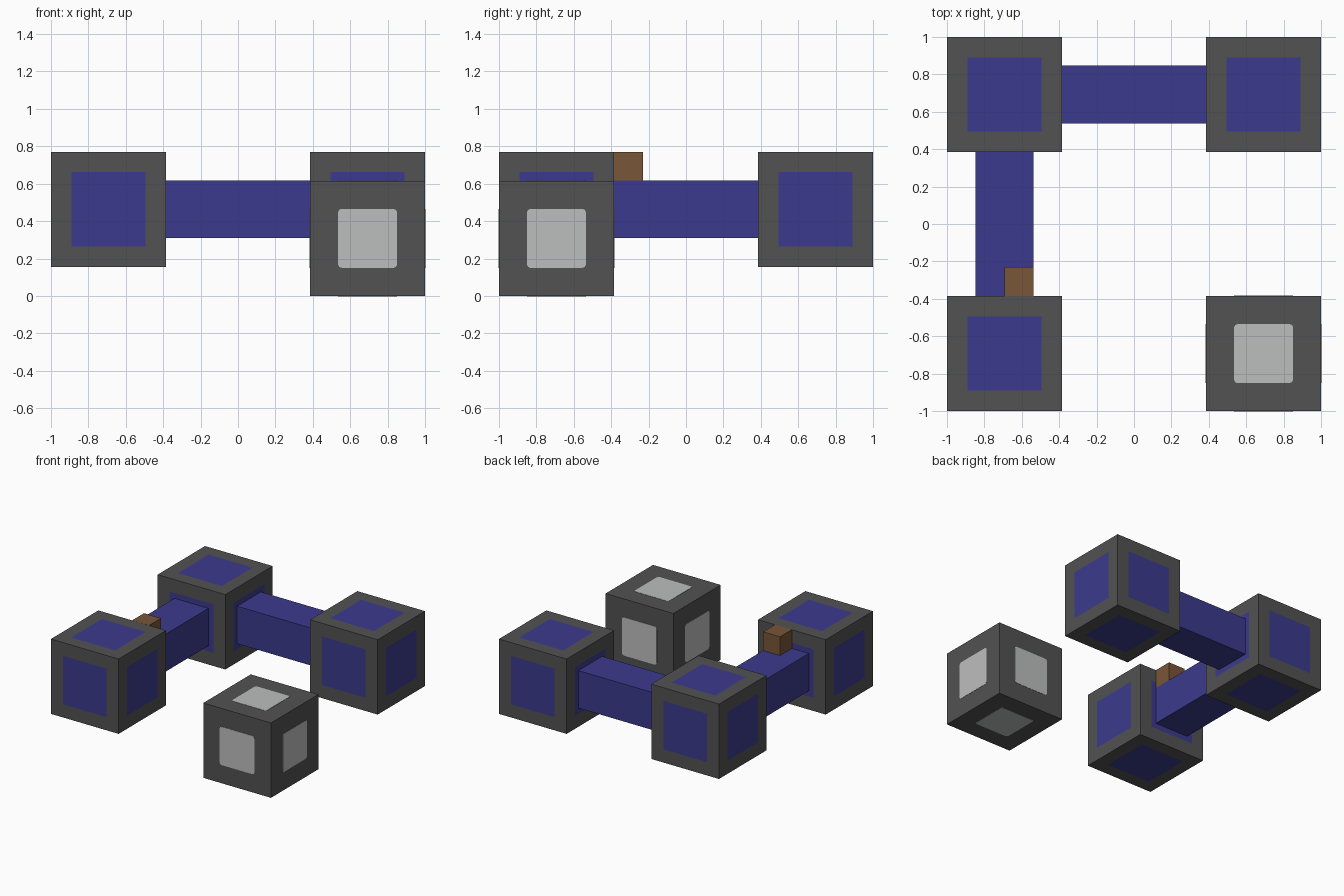
import bpy, bmesh
from mathutils import Matrix, Vector

old = bpy.data.objects.get("Cube")
if old:
    bpy.data.objects.remove(old, do_unlink=True)

SIZE = 0.615          # edge of each block
PANEL = 0.308         # edge of panels and bars
OFF = 1 - SIZE / 2    # block centre distance from the axes
HIGH = 0.155 + SIZE / 2


def material(name, color):
    m = bpy.data.materials.new(name)
    m.use_nodes = True
    m.diffuse_color = (*color, 1)
    m.node_tree.nodes["Principled BSDF"].inputs["Base Color"].default_value = (*color, 1)
    return m


GREY = material("dark grey", (0.084, 0.084, 0.084))
BLUE = material("deep blue", (0.045, 0.042, 0.27))
PALE = material("pale grey", (0.505, 0.515, 0.51))
BROWN = material("brown", (0.188, 0.093, 0.04))


def finish(bm, name, location, *mats):
    mesh = bpy.data.meshes.new(name)
    bm.to_mesh(mesh)
    bm.free()
    for m in mats:
        mesh.materials.append(m)
    obj = bpy.data.objects.new(name, mesh)
    obj.location = location
    bpy.context.collection.objects.link(obj)
    return obj


def box(name, location, size, mat):
    bm = bmesh.new()
    bmesh.ops.create_cube(bm, size=1, matrix=Matrix.Diagonal((*size, 1)))
    return finish(bm, name, location, mat)


def panelled_block(name, location):
    """Grey cube with a blue square inset in every face."""
    bm = bmesh.new()
    bmesh.ops.create_cube(bm, size=SIZE)
    centres = bm.faces[:]
    bmesh.ops.inset_individual(bm, faces=centres, thickness=(SIZE - PANEL) / 2)
    for f in centres:
        f.material_index = 1
    finish(bm, name, location, GREY, BLUE)


def rounded_panels(name, location, width, radius, lift):
    """Thin rounded plates, one on each side of a block."""
    bm = bmesh.new()
    for axis in ("X", "Y", "Z"):
        for sign in (-1, 1):
            direction = Vector([sign * (axis == a) for a in "XYZ"])
            turn = direction.to_track_quat("Z", "Y").to_matrix().to_4x4()
            place = turn @ Matrix.Translation((0, 0, SIZE / 2))
            made = bmesh.ops.create_cube(
                bm, size=1, matrix=place @ Matrix.Diagonal((width, width, 2 * lift, 1)))
            edges = {e for v in made["verts"] for e in v.link_edges}
            corners = [e for e in edges if
                       abs((e.verts[0].co - e.verts[1].co).normalized().dot(direction)) > 0.9]
            bmesh.ops.bevel(bm, geom=corners, offset=radius, segments=4,
                            profile=0.5, affect="EDGES")
    finish(bm, name, location, PALE)


# Three raised blocks, and one low block with pale panels
panelled_block("front_right_block", (-OFF, -OFF, HIGH))
panelled_block("back_right_block", (-OFF, OFF, HIGH))
panelled_block("back_left_block", (OFF, OFF, HIGH))
low = (OFF, -OFF, SIZE / 2)
box("low_block", low, (SIZE, SIZE, SIZE), GREY)
rounded_panels("low_block_panels", low, 0.315, 0.02, 0.002)

# Bars joining the raised blocks
gap = 2 * (OFF - SIZE / 2)
box("back_bar", (0, OFF, HIGH), (gap, PANEL, PANEL), BLUE)
box("side_bar", (-OFF, 0, HIGH), (PANEL, gap, PANEL), BLUE)

# Small knob standing on the side bar against the front block
half = PANEL / 2
box("knob", (-OFF + half / 2, -gap / 2 + half / 2, HIGH + half * 1.5),
    (half, half, half), BROWN)
